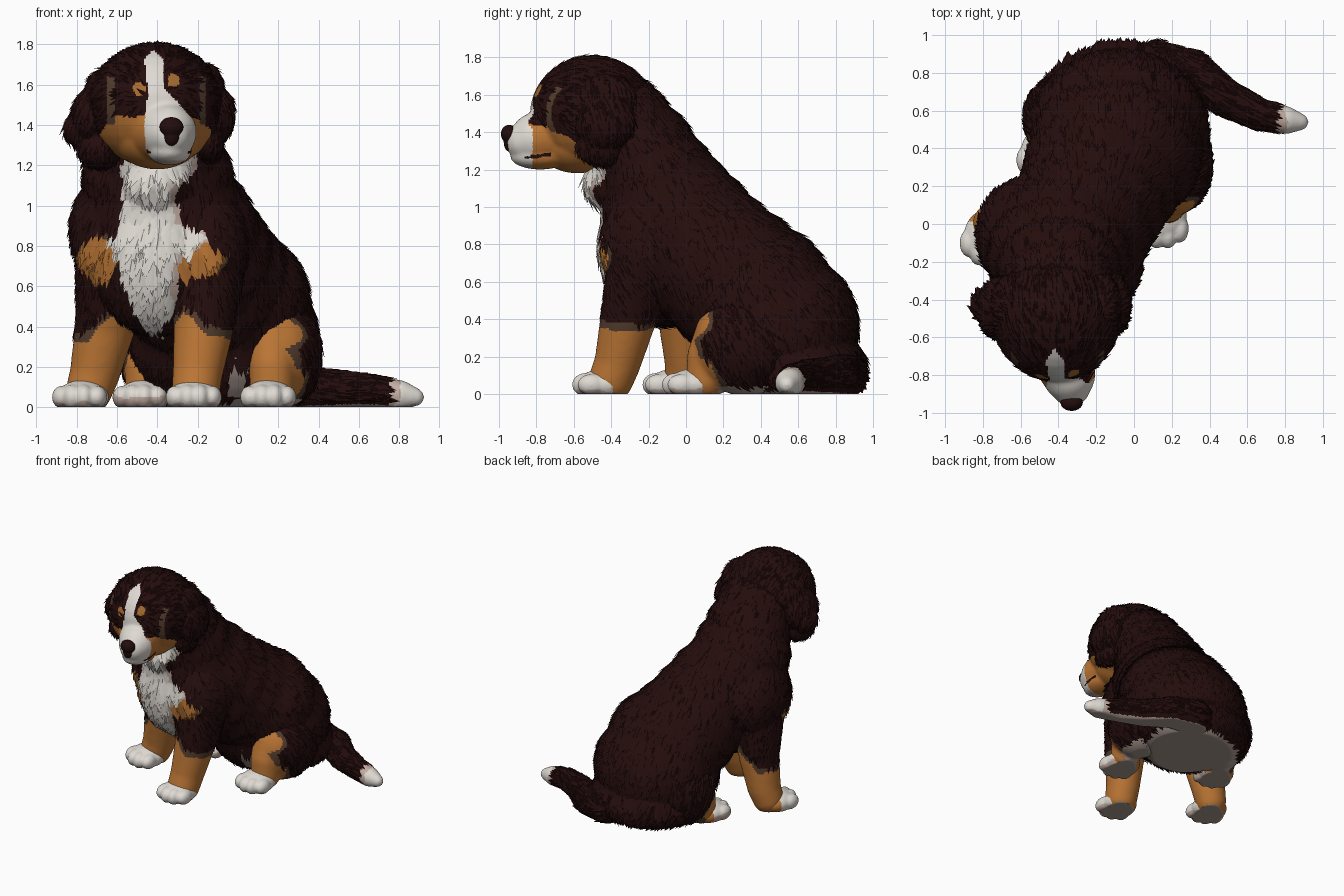
import bpy, bmesh, math, random
from mathutils import Vector, Matrix, noise

random.seed(4)
cube = bpy.data.objects.get("Cube")
if cube:
    bpy.data.objects.remove(cube, do_unlink=True)

# Palette
DARK, TAN, WHITE, TAUPE, PINK, NOSE, AMBER, UNDER = range(8)
palette = [("dark_brown_fur", (0.018, 0.0038, 0.0038)), ("tan_fur", (0.50, 0.18, 0.035)),
           ("white_fur", (0.74, 0.70, 0.65)), ("taupe_edge", (0.085, 0.045, 0.026)),
           ("pale_pink", (0.55, 0.42, 0.36)), ("nose_dark", (0.016, 0.004, 0.004)),
           ("amber", (0.38, 0.15, 0.03)), ("underside_grey", (0.40, 0.32, 0.28))]
materials = []
for label, rgb in palette:
    m = bpy.data.materials.new(label)
    m.use_nodes = True
    m.diffuse_color = (*rgb, 1)
    bsdf = m.node_tree.nodes["Principled BSDF"]
    bsdf.inputs["Base Color"].default_value = (*rgb, 1)
    bsdf.inputs["Roughness"].default_value = 0.9
    materials.append(m)


def ramp(z, stops):
    """Piecewise linear vector from rising (position, values...) stops."""
    if z <= stops[0][0]:
        return stops[0][1:]
    for p, q in zip(stops, stops[1:]):
        if z <= q[0]:
            t = (z - p[0]) / (q[0] - p[0])
            return [a + (b - a) * t for a, b in zip(p[1:], q[1:])]
    return stops[-1][1:]


def chain(points, steps=6):
    """Balls of changing radius along a path of (x, y, z, r)."""
    out = []
    for p, q in zip(points, points[1:]):
        for i in range(steps + 1):
            x, y, z, r = Vector(p).lerp(Vector(q), i / steps)
            out.append((x, y, z, r, r, r))
    return out


def sculpt(name, blobs, rule, voxel=0.015, smooth=8, tufts=0, flow=(0, 0.45, -0.9),
           size=0.07, furry=(DARK, TAN, WHITE)):
    """Fuse ellipsoids into one skin, colour it by rule and lay fur tufts on it."""
    bm = bmesh.new()
    for x, y, z, a, b, c in blobs:
        place = Matrix.Translation((x, y, z)) @ Matrix.Diagonal((a, b, c, 1))
        bmesh.ops.create_uvsphere(bm, u_segments=28, v_segments=18, radius=1, matrix=place)
    mesh = bpy.data.meshes.new(name)
    bm.to_mesh(mesh)
    bm.free()
    ob = bpy.data.objects.new(name, mesh)
    bpy.context.collection.objects.link(ob)
    rm = ob.modifiers.new("fuse", 'REMESH')
    rm.mode, rm.voxel_size = 'VOXEL', voxel
    sm = ob.modifiers.new("soften", 'SMOOTH')
    sm.factor, sm.iterations = 0.5, smooth
    graph = bpy.context.evaluated_depsgraph_get()
    skin = bpy.data.meshes.new_from_object(ob.evaluated_get(graph))
    ob.modifiers.clear()
    ob.data = skin
    skin.name = name
    skin.materials.clear()
    for m in materials:
        skin.materials.append(m)
    bm = bmesh.new()
    bm.from_mesh(skin)
    for v in bm.verts:
        v.co.z = max(v.co.z, 0)
    bm.normal_update()
    spots = []
    for f in bm.faces:
        c, n = f.calc_center_median(), f.normal
        if n.z < -0.75 and c.z < 0.04:
            f.material_index = UNDER
        else:
            f.material_index = rule(c, n)
            if f.material_index in furry and c.z > 0.03:
                spots.append((c, n.copy(), f.material_index))
    # Overlapping pointed locks of fur
    for c, n, mat in random.choices(spots, k=tufts if spots else 0):
        d = Vector(flow) + 0.4 * noise.noise_vector(c * 5)
        d = d - n * d.dot(n)
        if d.length < 0.15:
            continue
        d.normalize()
        s = n.cross(d)
        length = size * random.uniform(0.7, 1.3)
        w = length * 0.32
        tip = c + d * length + n * length * 0.11
        tip.z = max(tip.z, 0.004)
        a, b, ridge, e = [bm.verts.new(p) for p in
                          (c - s * w - n * 0.004, c + s * w - n * 0.004, c + n * w * 0.2, tip)]
        for tri in ((a, ridge, e), (ridge, b, e)):
            face = bm.faces.new(tri)
            face.material_index = mat
            face.normal_update()
            if face.normal.dot(n) < 0:
                face.normal_flip()
    bm.to_mesh(skin)
    bm.free()
    bpy.ops.object.select_all(action='DESELECT')
    ob.select_set(True)
    bpy.context.view_layer.objects.active = ob
    bpy.ops.object.shade_smooth_by_angle(angle=math.radians(40))


def wobble(c, amount=0.03):
    return amount * noise.noise(c * 9)


# Trunk: white bib with a pink edge, tan chest patches, pale belly
BIB = [(0.34, -0.42, -0.40), (0.5, -0.51, -0.34), (0.68, -0.56, -0.32), (0.76, -0.61, -0.29),
       (0.84, -0.64, -0.13), (0.92, -0.58, -0.33), (1.08, -0.58, -0.33), (1.2, -0.57, -0.24)]


def trunk_colour(c, n):
    if 0.05 < c.z < 0.24 and abs(c.x) < 0.05 and n.y < -0.2:
        return UNDER
    if n.y > 0.05 or c.y > 0.02:
        return DARK
    low, high = ramp(c.z, BIB)
    x = c.x + wobble(c)
    if c.z > 0.34 and low < x < high:
        return WHITE
    if c.z > 0.45 and high <= x < high + 0.035:
        return PINK
    for px, pz, a, b in ((-0.7, 0.755, 0.09, 0.1), (-0.2, 0.74, 0.12, 0.1)):
        r = math.hypot((c.x - px) / a, (c.z - pz) / b) + wobble(c, 0.3)
        if r < 1.25:
            return TAN if r < 1 else TAUPE
    return DARK


trunk = [(-0.08, 0.48, 0.36, 0.475, 0.44, 0.42), (-0.07, 0.58, 0.16, 0.45, 0.38, 0.23),
         (-0.17, 0.25, 0.62, 0.42, 0.4, 0.4), (-0.1, 0.38, 0.52, 0.455, 0.41, 0.4),
         (-0.23, 0.12, 0.73, 0.4, 0.39, 0.4), (-0.3, 0.0, 0.84, 0.4, 0.39, 0.41),
         (-0.4, -0.12, 0.8, 0.35, 0.35, 0.44), (-0.38, -0.1, 1.0, 0.39, 0.36, 0.36),
         (-0.4, -0.16, 1.15, 0.37, 0.31, 0.3), (-0.4, -0.24, 1.3, 0.32, 0.28, 0.28),
         (-0.4, -0.33, 1.42, 0.29, 0.26, 0.27), (-0.4, -0.38, 1.13, 0.17, 0.17, 0.15),
         (-0.6, -0.06, 0.87, 0.23, 0.29, 0.32), (-0.17, -0.2, 0.8, 0.21, 0.26, 0.3)]
sculpt("body", trunk, trunk_colour, voxel=0.015, smooth=14, tufts=7500, size=0.08)


# Front legs with tan stockings, higher on one side
def stocking(stops):
    def rule(c, n):
        edge = ramp(c.x, stops)[0] + wobble(c)
        return TAN if c.z < edge else TAUPE if c.z < edge + 0.045 else DARK
    return rule


sculpt("front_leg_left", chain([(-0.16, -0.22, 0.72, 0.2), (-0.17, -0.31, 0.4, 0.15),
                                (-0.2, -0.365, 0.17, 0.125), (-0.21, -0.4, 0.08, 0.12)]),
       stocking([(-0.33, 0.38), (-0.27, 0.46), (-0.21, 0.43), (-0.16, 0.36), (0.0, 0.33)]),
       tufts=600, size=0.045, furry=(DARK,))
sculpt("front_leg_right", chain([(-0.61, -0.04, 0.72, 0.2), (-0.66, 0.0, 0.4, 0.15),
                                 (-0.71, 0.01, 0.17, 0.125), (-0.74, 0.0, 0.08, 0.115)]),
       stocking([(-0.8, 0.33), (-0.74, 0.33), (-0.67, 0.41), (-0.54, 0.48)]),
       tufts=600, size=0.045, furry=(DARK,))


# Hind legs: dark thighs, tan shins with a tan knee
def hind_rule(x, y, lean):
    def rule(c, n):
        reach, = ramp(c.z, [(0.16, 0.14), (0.2, 0.04), (0.29, 0.03), (0.34, 0.08), (0.44, 0.08), (0.47, -0.1)])
        d = c.y - y + 0.4 * max(lean * (c.x - x) - 0.05, 0) + wobble(c, 0.04)
        return TAN if d < reach else TAUPE if d < reach + 0.035 else DARK
    return rule


hips = {"left": (0.17, 0.06, 1, (0.2, 0.32, 0.26, 0.22, 0.28, 0.27)),
        "right": (-0.45, 0.4, -1, (-0.36, 0.56, 0.26, 0.23, 0.24, 0.27))}
for side, (x, y, lean, thigh) in hips.items():
    shin = chain([(x, y + 0.12, 0.33, 0.13), (x, y + 0.06, 0.2, 0.115), (x, y + 0.05, 0.08, 0.11)])
    sculpt("hind_leg_" + side, [thigh] + shin, hind_rule(x, y, lean), tufts=800,
           size=0.05, furry=(DARK,))

# Paws with four toes each
for name, x, y, turn, grubby in (("front_paw_left", -0.22, -0.44, 0, 0.02),
                                 ("front_paw_right", -0.77, -0.06, -0.25, 0.02),
                                 ("hind_paw_left", 0.15, 0.04, 0, 0.02),
                                 ("hind_paw_right", -0.47, 0.38, -0.25, 0.055)):
    ahead = Vector((math.sin(turn), -math.cos(turn), 0))
    across = Vector((-ahead.y, ahead.x, 0))
    centre = Vector((x, y, 0.05))
    blobs = [(*centre, 0.13, 0.14, 0.085)]
    for i in (-1.5, -0.5, 0.5, 1.5):
        toe = centre + across * i * 0.06 + ahead * (0.11 - 0.03 * abs(i))
        blobs.append((*toe, 0.05, 0.075, 0.066 - 0.006 * abs(i)))

    def paw_colour(c, n):
        if (c - centre).dot(ahead) < -0.05:
            return TAN
        return PINK if c.z < grubby + wobble(c) else WHITE
    sculpt(name, blobs, paw_colour, voxel=0.009, smooth=7)


# Head: blaze and white muzzle, tan cheeks, brow spots, mouth line
BLAZE = [(1.19, -0.42, -0.26), (1.27, -0.46, -0.2), (1.4, -0.465, -0.21), (1.5, -0.46, -0.29),
         (1.58, -0.44, -0.365), (1.65, -0.45, -0.37), (1.72, -0.475, -0.365), (1.77, -0.425, -0.415)]


def head_colour(c, n):
    for x, z in ((-0.49, 1.58), (-0.32, 1.62)):
        if c.y < -0.6 and math.hypot((c.x - x) / 0.03, (c.z - z) / 0.036) < 1:
            return AMBER
    if -0.86 < c.y < -0.72 and abs(c.z - 1.26 - 0.12 * (c.y + 0.9)) < 0.008 and abs(n.x) > 0.75:
        return NOSE
    low, high = ramp(c.z, BLAZE)
    front = -0.82 if c.z < 1.5 else -0.5
    if c.y < front and c.z < 1.77 and low < c.x + wobble(c, 0.01) < high:
        return PINK if c.z < 1.225 else WHITE
    for x, half in ((-0.63, 0.02), (-0.175, 0.015)):
        if abs(c.x - x) < half and 1.4 < c.z < 1.64 and n.y < -0.3:
            return TAUPE
    top = ramp(c.y, [(-0.83, 1.46), (-0.72, 1.42), (-0.62, 1.37), (-0.52, 1.32)])[0] + wobble(c)
    if c.y < -0.46 and c.z < top:
        return PINK if c.z < 1.2 and n.z < -0.6 and c.y < -0.7 else TAN
    return DARK


head = [(-0.41, -0.5, 1.5, 0.335, 0.335, 0.31), (-0.4, -0.58, 1.34, 0.22, 0.22, 0.16)]
head += chain([(-0.39, -0.66, 1.39, 0.18), (-0.345, -0.8, 1.365, 0.14), (-0.335, -0.86, 1.35, 0.105)])
head += [(-0.34, -0.78, 1.27, 0.11, 0.16, 0.07)]
sculpt("head", head, head_colour, voxel=0.011, smooth=8, tufts=1700,
       flow=(0, 0.8, -0.35), size=0.045, furry=(DARK,))
sculpt("nose", [(-0.33, -0.945, 1.39, 0.06, 0.045, 0.05), (-0.33, -0.945, 1.345, 0.04, 0.03, 0.05)],
       lambda c, n: NOSE, voxel=0.007, smooth=3)

# Hanging ears, set low on the skull
ears = {"ear_right": [(-0.64, -0.44, 1.55, 0.12, 0.18, 0.14), (-0.71, -0.45, 1.44, 0.12, 0.17, 0.15),
                      (-0.77, -0.43, 1.38, 0.1, 0.1, 0.095), (-0.69, -0.47, 1.29, 0.11, 0.13, 0.11)],
        "ear_left": [(-0.17, -0.44, 1.57, 0.1, 0.18, 0.14), (-0.1, -0.43, 1.45, 0.085, 0.16, 0.14),
                     (-0.14, -0.46, 1.32, 0.07, 0.13, 0.1)]}
for name, blobs in ears.items():
    sculpt(name, blobs, lambda c, n: DARK, voxel=0.013, tufts=700, flow=(0, 0.25, -1), size=0.05)

# Tail resting on the ground with a white tip
sculpt("tail", chain([(0.12, 0.84, 0.1, 0.13), (0.3, 0.81, 0.09, 0.115), (0.48, 0.67, 0.085, 0.1),
                      (0.65, 0.585, 0.08, 0.085), (0.8, 0.55, 0.06, 0.075), (0.88, 0.54, 0.05, 0.045)]),
       lambda c, n: DARK if c.x < 0.75 else PINK if c.x < 0.8 + wobble(c, 0.06) else WHITE,
       voxel=0.012, tufts=1000, flow=(1, -0.45, 0), size=0.055, furry=(DARK,))
